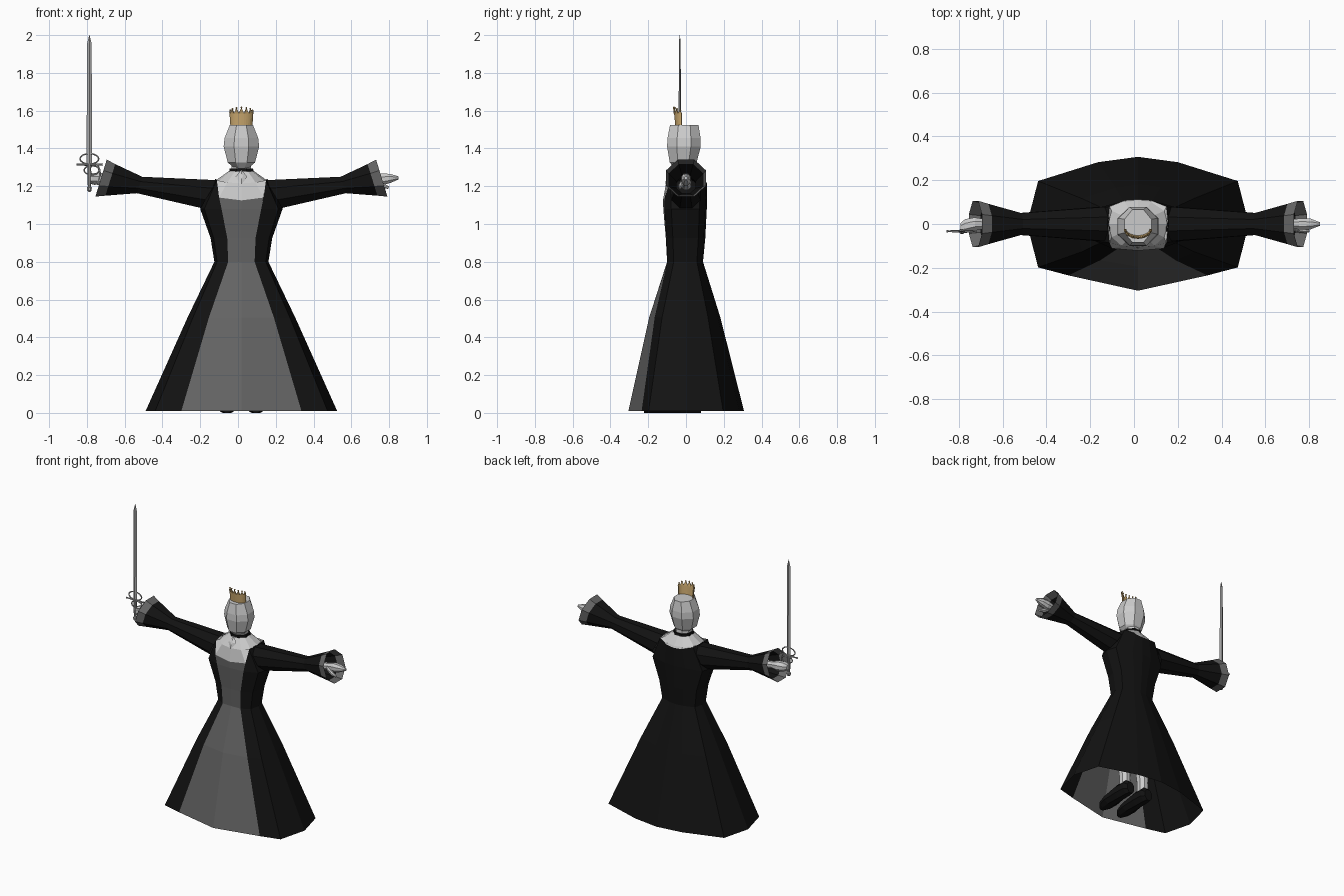
import bpy, bmesh, math
from mathutils import Vector as V

if "Cube" in bpy.data.objects:
    bpy.data.objects.remove(bpy.data.objects["Cube"])

CX = 0.018  # body centre line


def mat(name, r, g, b):
    m = bpy.data.materials.new(name)
    m.diffuse_color = (r, g, b, 1)
    m.use_nodes = True
    m.node_tree.nodes["Principled BSDF"].inputs["Base Color"].default_value = m.diffuse_color
    return m


BLACK = mat("black_cloth", .006, .006, .006)
GREY = mat("grey_panel", .13, .13, .13)
STEEL = mat("steel", .4, .4, .4)
GOLD = mat("gold", .6, .4, .16)
SKIN = mat("pale_grey", .75, .75, .75)


def loft(name, rings, mats, caps=(True, True), pick=None, closed=True):
    """Bridge equal-length rings of points into a flat-shaded skin."""
    bm = bmesh.new()
    vs = [[bm.verts.new(p) for p in r] for r in rings]
    n = len(rings[0])
    for j in range(len(vs) - 1):
        for i in range(n if closed else n - 1):
            k = (i + 1) % n
            f = bm.faces.new((vs[j][i], vs[j][k], vs[j + 1][k], vs[j + 1][i]))
            f.material_index = pick(j, i) if pick else 0
    if caps[0]:
        bm.faces.new(vs[0])
    if caps[1]:
        bm.faces.new(vs[-1])
    bmesh.ops.recalc_face_normals(bm, faces=bm.faces)
    me = bpy.data.meshes.new(name)
    bm.to_mesh(me)
    bm.free()
    for m in mats:
        me.materials.append(m)
    ob = bpy.data.objects.new(name, me)
    bpy.context.collection.objects.link(ob)
    return ob


def oval(c, u, v, n=8):
    """Flat-sided polygon: u and v reach from the centre to the flats."""
    k = 1 / math.cos(math.pi / n)
    a = [2 * math.pi * (i + .5) / n for i in range(n)]
    return [V(c) + V(u) * math.cos(t) * k + V(v) * math.sin(t) * k for t in a]


def mirror_ring(half):
    """Seven points front to back become a 12-point symmetric ring."""
    left = [(-x, y, z) for x, y, z in half[5:0:-1]]
    return [V((CX + x, y, z)) for x, y, z in half + left]


def dress_ring(z, hw, panel, fy, by, pf):
    return mirror_ring([(0, fy, z), (panel, fy * pf, z), (hw * .9, fy * .65, z), (hw, 0, z),
                        (hw * .9, by * .64, z), (hw * .36, by * .92, z), (0, by, z)])


# Dress: skirt and bodice with a grey front panel
neckline = mirror_ring([(0, -.122, 1.125), (.118, -.112, 1.14), (.13, -.085, 1.232), (.138, 0, 1.238),
                        (.13, .08, 1.236), (.06, .108, 1.215), (0, .112, 1.21)])
loft("dress", [dress_ring(.01, .507, .318, -.305, .307, .77),
               dress_ring(.505, .285, .172, -.195, .182, .85),
               dress_ring(.80, .143, .07, -.1, .09, .98),
               dress_ring(.925, .163, .075, -.107, .102, .97),
               dress_ring(1.08, .218, .105, -.12, .11, .95),
               neckline], [BLACK, GREY], (False, False),
     lambda j, i: 1 if i in (0, 11) else 0)

# Shoulders and chest
mid = mirror_ring([(0, -.106, 1.215), (.075, -.1, 1.22), (.12, -.06, 1.226), (.137, 0, 1.23),
                   (.12, .06, 1.234), (.06, .1, 1.227), (0, .108, 1.222)])
angles = [math.radians(-90 + 30 * i) for i in range(7)]
neck_base = mirror_ring([(.06 * math.cos(a), .06 * math.sin(a), 1.285) for a in angles])
loft("chest", [neckline, mid, neck_base], [SKIN], (False, False))


def upright(name, rows, mats, x=CX):
    """Rows of z, half width, front y, back y."""
    return loft(name, [oval((x, (f + b) / 2, z), (hx, 0, 0), (0, (b - f) / 2, 0))
                       for z, hx, f, b in rows], mats)


# Head, neck and choker
upright("head", [(1.29, .03, -.055, .035), (1.325, .072, -.086, .056), (1.41, .094, -.1, .078),
                 (1.455, .089, -.098, .077), (1.525, .061, -.084, .066)], [SKIN])
upright("neck", [(1.26, .055, -.055, .055), (1.32, .05, -.055, .05)], [SKIN])
upright("choker", [(1.278, .064, -.064, .064), (1.294, .062, -.062, .062)], [BLACK])

# Diamond pendant lying on the chest
gem = [V((CX, -.07, 1.288)), V((CX + .031, -.09, 1.25)), V((CX, -.112, 1.208)), V((CX - .031, -.09, 1.25))]
mid_gem = V((CX, -.1, 1.255))
loft("pendant", [gem, [mid_gem + (p - mid_gem) * .3 for p in gem]], [SKIN])


def tube_x(name, s, rows, mats, caps=(True, True), pick=None):
    """Rows of top x, top z, bottom x, bottom z, half depth; s picks the side."""
    rings = []
    for tx, tz, bx, bz, hy, *cy in rows:
        top, bot = V((CX + s * tx, 0, tz)), V((CX + s * bx, 0, bz))
        centre = (top + bot) / 2 + V((0, cy[0] if cy else 0, 0))
        rings.append(oval(centre, (0, hy, 0), (top - bot) / 2))
    return loft(name, rings, mats, caps, pick)


# Sleeves, legs and shoes on both sides
for s, side in ((-1, "left"), (1, "right")):
    tube_x(side + "_sleeve", s, [(.128, 1.232, .215, 1.085, .078), (.525, 1.25, .553, 1.163, .05),
                                 (.668, 1.317, .72, 1.15, .092), (.713, 1.341, .773, 1.145, .106)],
           [BLACK, GREY], (False, False), lambda j, i: 1 if j == 2 else 0)
    x = CX + s * .077
    upright(side + "_leg", [(.05, .036, -.02, .06), (.15, .034, -.02, .055), (.35, .05, -.045, .06),
                            (.78, .06, -.065, .06)], [SKIN], x)
    loft(side + "_shoe", [oval((x, y, h), (w, 0, 0), (0, 0, h)) for y, h, w in
                          ((.08, .04, .03), (.05, .053, .043), (-.03, .052, .047),
                           (-.13, .033, .055), (-.19, .022, .045), (-.222, .014, .02))], [BLACK])

# Open hand with thumb
tube_x("open_hand", 1, [(.57, 1.24, .57, 1.18, .028), (.70, 1.255, .70, 1.21, .02),
                        (.745, 1.268, .745, 1.205, .026), (.79, 1.265, .79, 1.218, .024),
                        (.832, 1.252, .832, 1.236, .008)], [SKIN])
tube_x("open_thumb", 1, [(.70, 1.24, .70, 1.21, .012, -.015), (.75, 1.215, .74, 1.19, .012, -.028),
                         (.785, 1.198, .775, 1.186, .006, -.032)], [SKIN])
# Gripping hand
tube_x("gripping_hand", -1, [(.57, 1.24, .57, 1.18, .028), (.70, 1.258, .70, 1.212, .022),
                             (.745, 1.272, .745, 1.206, .03), (.79, 1.27, .79, 1.21, .032, -.01),
                             (.812, 1.258, .812, 1.222, .022, -.018)], [SKIN])

# Sword: blade, grip, pommel and swept guard
SX, SY = -.787, -.033


def diamond(z, w, t):
    return [V((SX + w, SY, z)), V((SX, SY + t, z)), V((SX - w, SY, z)), V((SX, SY - t, z))]


loft("blade", [diamond(1.3, .015, .006), diamond(1.955, .012, .005), diamond(2.0, .001, .001)], [STEEL])
loft("grip", [oval((SX, SY, z), (r, 0, 0), (0, r, 0)) for z, r in
              ((1.2, .008), (1.25, .011), (1.32, .009))], [STEEL])
loft("pommel", [oval((SX, SY, z), (r, 0, 0), (0, r, 0)) for z, r in
                ((1.17, .005), (1.178, .012), (1.193, .013), (1.203, .006))], [STEEL])
loft("crossguard", [oval((SX + x, SY, 1.315), (0, r, 0), (0, 0, r), 6) for x, r in
                    ((-.069, .006), (-.06, .004), (0, .007), (.06, .004), (.069, .006))], [STEEL])
for name, dx, z, a, b in (("guard_ring", 0, 1.345, .05, .028), ("knuckle_bow", .028, 1.265, .03, .055),
                          ("lower_ring", .012, 1.285, .04, .025)):
    rings = []
    for i in range(16):
        t = math.tau * i / 16
        d = V((math.cos(t), 0, math.sin(t)))
        c = V((SX + dx + a * d.x, SY, z + b * d.z))
        rings.append(oval(c, d * .0035, (0, .0035, 0), 5))
    loft(name, rings + rings[:1], [STEEL], (False, False))

# Tiara: forward-leaning arc with a pointed top edge and beads
N = 14
base, band, tips = [], [], []
for i in range(N + 1):
    t = math.pi * i / N
    c, s = math.cos(t), math.sin(t)
    base.append(V((CX + .054 * c, -.022 - .03 * s, 1.524)))
    band.append(V((CX + .058 * c, -.022 - .036 * s, 1.585)))
    h = 1.598 + .018 * s if i % 2 else 1.588
    tips.append(V((CX + .06 * c, -.022 - .041 * s, h)))
tiara = loft("tiara", [base, band, tips], [GOLD], (False, False), closed=False)
tiara.modifiers.new("thickness", "SOLIDIFY").thickness = .005
for i in range(1, N, 2):
    p = tips[i]
    loft("tiara_bead", [oval(p + V((0, 0, z)), (r, 0, 0), (0, r, 0), 6) for z, r in
                        ((-.005, .002), (0, .0055), (.005, .002))], [GOLD])
